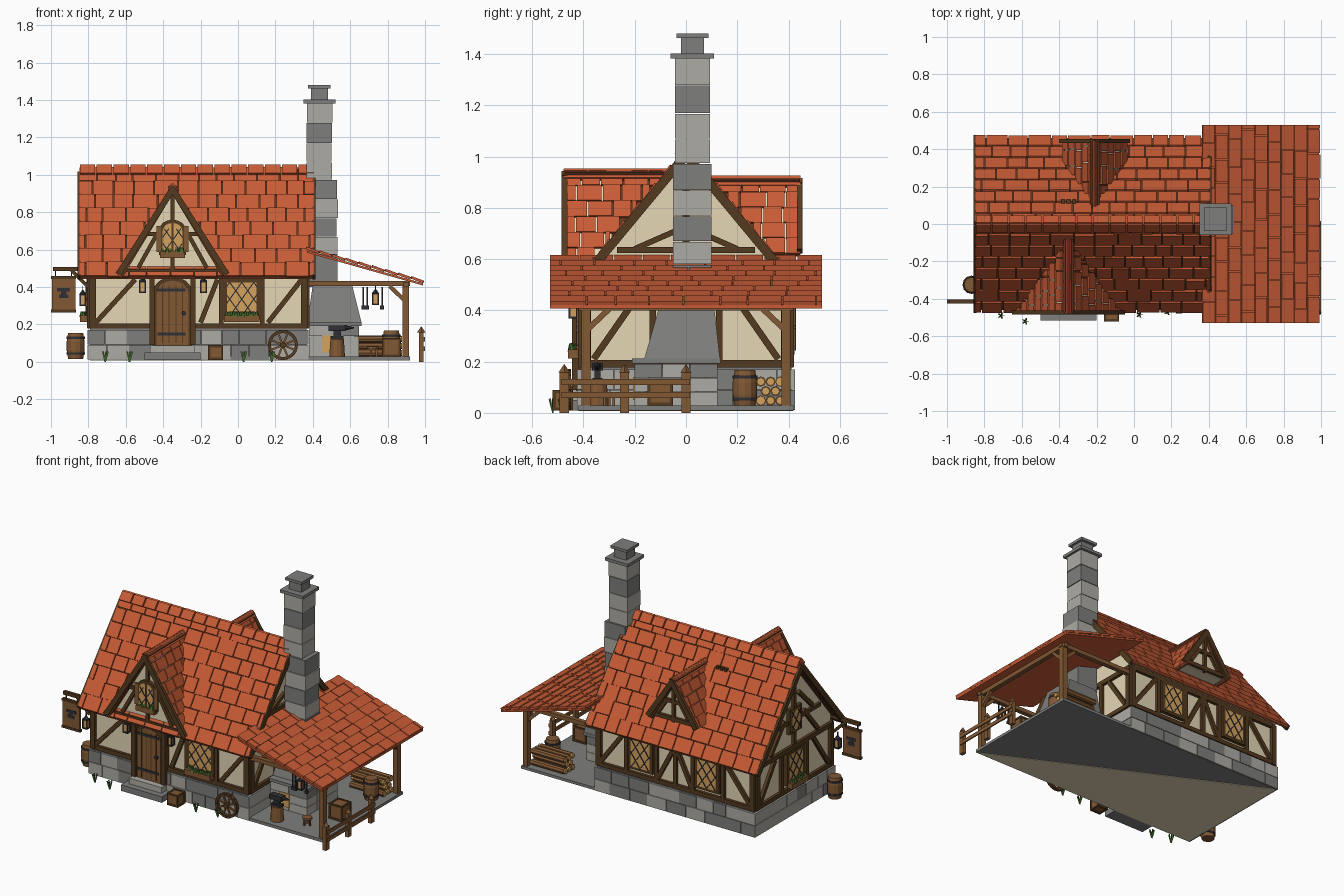
import bpy, bmesh, math, random
from mathutils import Vector as V, Matrix as M

if "Cube" in bpy.data.objects:
    bpy.data.objects.remove(bpy.data.objects["Cube"])
random.seed(4)

# Materials: one flat colour each
COL = dict(roof_tile=(.57, .105, .036), roof_underlay=(.13, .038, .014), plaster=(.78, .68, .46),
           dark_timber=(.088, .042, .014), wood=(.225, .10, .035), light_stone=(.42, .41, .37),
           grey_stone=(.21, .21, .205), iron=(.03, .03, .035), amber=(.66, .36, .11), leaf=(.07, .17, .03))
MATS = []
for n, c in COL.items():
    m = bpy.data.materials.new(n)
    m.diffuse_color = (*c, 1)
    m.use_nodes = True
    m.node_tree.nodes["Principled BSDF"].inputs["Base Color"].default_value = m.diffuse_color
    MATS.append(m)
TILE, UNDER, PLASTER, DARK, WOOD, LIGHT, GREY, IRON, AMBER, LEAF = range(10)

def finish(bm, name):
    bmesh.ops.recalc_face_normals(bm, faces=bm.faces)
    me = bpy.data.meshes.new(name)
    bm.to_mesh(me)
    bm.free()
    for m in MATS:
        me.materials.append(m)
    bpy.context.collection.objects.link(bpy.data.objects.new(name, me))

def paint(verts, mat):
    for f in {f for v in verts for f in v.link_faces}:
        f.material_index = mat

def box(bm, c, s, mat, rot=M.Identity(4)):
    r = bmesh.ops.create_cube(bm, size=1, matrix=M.Translation(c) @ rot @ M.Diagonal((*s, 1)))
    paint(r['verts'], mat)

def span(bm, x0, x1, y0, y1, z0, z1, mat):
    box(bm, ((x0+x1)/2, (y0+y1)/2, (z0+z1)/2), (x1-x0, y1-y0, z1-z0), mat)

def beam(bm, p, q, w, d, mat, n=(0, 0, 1)):
    p, q, n = V(p), V(q), V(n)
    x = (q-p).normalized()
    y = n.cross(x).normalized()
    box(bm, (p+q)/2, ((q-p).length, w, d), mat, M((x, y, x.cross(y))).transposed().to_4x4())

def cyl(bm, c, r1, r2, h, mat, axis='Z', seg=12):
    rot = {'Z': M.Identity(4), 'X': M.Rotation(math.pi/2, 4, 'Y'), 'Y': M.Rotation(math.pi/2, 4, 'X')}[axis]
    r = bmesh.ops.create_cone(bm, cap_ends=True, segments=seg, radius1=r1, radius2=r2, depth=h,
                              matrix=M.Translation(c) @ rot)
    paint(r['verts'], mat)

def prism(bm, pts, ext, mat):
    a = [bm.verts.new(V(p)) for p in pts]
    b = [bm.verts.new(V(p)+V(ext)) for p in pts]
    k = len(pts)
    fs = [bm.faces.new(a), bm.faces.new(b[::-1])]
    fs += [bm.faces.new((a[i], b[i], b[(i+1) % k], a[(i+1) % k])) for i in range(k)]
    for f in fs:
        f.material_index = mat

# Rows of tilted tiles; extent(s) gives the span along u at distance s downslope
def tiles(bm, o, u, d, length, rows, extent, wide=.105):
    o, u, d = V(o), V(u).normalized(), V(d).normalized()
    n = u.cross(d)
    if n.z < 0:
        n = -n
    h = length/rows
    tn = (n + d*.08).normalized()
    for i in range(rows):
        a, b = extent((i+.9)*h)
        p = a - (wide*.5 if i % 2 else 0)
        while p < b-.012:
            w = wide*random.uniform(.8, 1.25)
            l, r = max(p, a), min(p+w, b)
            if r-l > .015:
                mid = o + u*((l+r)/2) + d*((i+.5)*h) - n*.009
                e = u*((r-l)/2-.0028)
                beam(bm, mid-e, mid+e, h-.003+random.uniform(-.004, .003), .014, TILE, tn)
            p += w

# Main roof
ZR, K, X0, X1 = 1.042, 1.205, -.85, .41
bm = bmesh.new()
L = .48*math.hypot(1, K)
for s in (-1, 1):
    tiles(bm, (0, 0, ZR), (1, 0, 0), (0, s, -K), L, 8, lambda t: (X0, X1))
    prism(bm, [(X0, 0, ZR-.026), (X0, 0, ZR-.045), (X0, s*.46, ZR-.045-.46*K), (X0, s*.46, ZR-.026-.46*K)],
          (X1-X0, 0, 0), UNDER)
    for x in (X0, X1-.004):
        beam(bm, (x, 0, ZR-.035), (x, s*.462, ZR-.035-.462*K), .035, .018, DARK, (1, 0, 0))
    for i in range(14):
        x = X0 + .045 + i*.09
        beam(bm, (x-.041, s*.02, 1.028), (x+.041, s*.02, 1.028), .058, .016, TILE, (0, s*K, 1))
for dx in (-.03, 0, .03):
    box(bm, (-.35+dx, .12, .9), (.02, .02, .02), DARK)
finish(bm, 'main_roof')

# Plaster body with gables
bm = bmesh.new()
prism(bm, [(-.785, -.4, .17), (-.785, .4, .17), (-.785, .4, .513), (-.785, 0, .995), (-.785, -.4, .513)], (1.145, 0, 0), PLASTER)
finish(bm, 'house_walls')

# Floor slab with pale patch beneath, and coursed stone footing
bm = bmesh.new()
span(bm, -.79, .92, -.42, .42, .01, .028, GREY)
prism(bm, [(-.79, -.42, .008), (.92, -.42, .008), (-.79, .42, .008)], (0, 0, .004), PLASTER)
finish(bm, 'floor_slab')
bm = bmesh.new()
span(bm, -.79, .365, -.412, .412, .012, .178, GREY)
def stone(): return random.choice((LIGHT, GREY))
for row in range(2):
    z0, z1 = .012+row*.08, .089+row*.08
    for along, a, b in ((0, -.805, .378), (1, -.425, .425)):
        for s in (-1, 1):
            p = a
            while p < b-.01:
                q = p+random.uniform(.09, .15)
                q = b if b-q < .06 else q
                if along == 0:
                    span(bm, p+.001, q-.001, s*.415-.01, s*.415+.01, z0, z1, stone())
                else:
                    xc = -.795 if s < 0 else .368
                    span(bm, xc-.01, xc+.01, p+.001, q-.001, z0, z1, stone())
                p = q
finish(bm, 'stone_footing')

# Wall frames: (direction along, outward normal, distance)
FACE = dict(front=((1, 0, 0), (0, -1, 0), .4), back=((1, 0, 0), (0, 1, 0), .4), left=((0, 1, 0), (-1, 0, 0), .785),
            right=((0, 1, 0), (1, 0, 0), .36), dormer=((1, 0, 0), (0, -1, 0), .44), rear=((1, 0, 0), (0, 1, 0), .42))
def P(f, u, z, o=0):
    a, n, d = FACE[f]
    return V(a)*u + V(n)*(d+o) + V((0, 0, z))
def strut(bm, f, u0, z0, u1, z1, w=.03, mat=DARK, o=.006, d=.026):
    beam(bm, P(f, u0, z0, o), P(f, u1, z1, o), w, d, mat, FACE[f][1])
def outline(f, u, z, w, h, arch, o):
    pts = [(-w/2, -h/2), (w/2, -h/2)]
    if arch:
        pts += [(w/2*math.cos(t*math.pi/8), h/2-w*.4+w*.4*math.sin(t*math.pi/8)) for t in range(9)]
    else:
        pts += [(w/2, h/2), (-w/2, h/2)]
    return [P(f, u+a, z+b, o) for a, b in pts]

# Latticed window with optional flower box and shutters
def window(name, f, u, z, w, h, arch=False, flowers=False):
    bm = bmesh.new()
    n = V(FACE[f][1])
    prism(bm, outline(f, u, z, w+.04, h+.035, arch, 0), n*.024, DARK)
    prism(bm, outline(f, u, z, w, h, arch, .01), n*.017, AMBER)
    hh = h*.8 if arch else h
    zc, k = z-(h-hh)/2, 1.4
    for s in (-1, 1):
        for c in (-.18, -.09, 0, .09, .18):
            a, b = max(-w/2, (-hh/2-c)/k), min(w/2, (hh/2-c)/k)
            if b-a > .01:
                strut(bm, f, u+s*a, zc+k*a+c, u+s*b, zc+k*b+c, .006, IRON, .028, .004)
    if arch:
        strut(bm, f, u, z-h/2, u, z+h/2, .01, DARK, .028, .008)
        for s in (-1, 1):
            strut(bm, f, u+s*(w/2+.02), z-h/2, u+s*(w/2+.02), z+h*.4, .024, WOOD, .02, .012)
    if flowers:
        zb, o = z-h/2-.015, (.02 if arch else .04)
        strut(bm, f, u-w/2-.015, zb, u+w/2+.015, zb, .035, WOOD, o, .04)
        for i in range(14):
            cyl(bm, P(f, u-w/2+w*i/13, zb+.025, o+random.uniform(-.01, .014)), .012, .004, .03, LEAF, 'Z', 5)
    finish(bm, name)
window('front_window', 'front', .02, .335, .16, .18, flowers=True)
window('back_window_a', 'back', -.45, .335, .14, .18)
window('back_window_b', 'back', .04, .335, .14, .18)
window('left_window', 'left', 0, .335, .14, .18, flowers=True)
window('left_attic_window', 'left', 0, .64, .09, .13)
window('dormer_window', 'dormer', -.35, .665, .105, .155, True, True)

# Timber frame
bm = bmesh.new()
for f, a, b in (('front', -.79, .365), ('back', -.79, .365), ('left', -.4, .4), ('right', -.4, .4)):
    strut(bm, f, a, .192, b, .192, .028)
    strut(bm, f, a, .457, b, .457, .03)
    for u in (a+.012, b-.012):
        strut(bm, f, u, .18, u, .46, .035, DARK, .006, .03)
for u in (-.09, .13):
    strut(bm, 'front', u, .2, u, .45, .024)
for c in ((-.76, .21, -.55, .44), (.16, .21, .34, .44), (-.2, .21, -.11, .44)):
    strut(bm, 'front', *c, .026)
for u in (-.56, -.34, -.21, -.07, .15):
    strut(bm, 'back', u, .2, u, .45, .026)
for c in ((-.76, .21, -.58, .44), (.34, .21, .17, .44), (-.33, .21, -.22, .44), (-.08, .21, -.2, .44)):
    strut(bm, 'back', *c, .026)
for f in ('left', 'right'):
    for s in (-1, 1):
        strut(bm, f, s*.13, .2, s*.13, .45, .026)
        strut(bm, f, s*.36, .21, s*.2, .44, .026)
        if f == 'left':
            strut(bm, f, s*.25, .48, s*.1, .66, .026)
            strut(bm, f, s*.19, .66, s*.05, .8, .026)
        else:
            strut(bm, f, s*.2, .64, s*.04, .71, .022)
    strut(bm, f, -.27, .635, .27, .635, .024)
strut(bm, 'left', 0, .46, 0, .94, .026)
strut(bm, 'right', 0, .63, 0, .94, .026)
finish(bm, 'timber_frame')

# Gabled dormers
def dormer(name, f, cx, za, hw, k, yf, s):
    bm = bmesh.new()
    zb = za-hw*k
    yr = lambda z: max(.02, (ZR-z)/K-.03)
    sl = hw*math.hypot(1, k)
    for e in (-1, 1):
        ext = lambda t: tuple(sorted((s*yf, s*yr(za-t*k*hw/sl))))
        tiles(bm, (cx, 0, za), (0, 1, 0), (e, 0, -k), sl, max(4, round(sl/.075)), ext, .085)
        n = V((e*k, 0, 1)).normalized()
        pts = [V((cx, s*(yf-.006), za)), V((cx+e*hw, s*(yf-.006), zb)), V((cx+e*hw, s*yr(zb), zb)), V((cx, s*yr(za), za))]
        prism(bm, [p-n*.018 for p in pts], -n*.012, UNDER)
        beam(bm, (cx+e*.01, s*(yf-.004), za-.02), (cx+e*.01, s*yr(za), za-.02), .042, .012, TILE, n)
        o = yf-.006-FACE[f][2]
        strut(bm, f, cx-e*.008, za-.017, cx+e*hw*.98, zb+.005, .032, DARK, o, .022)
        strut(bm, f, cx+e*hw*.62, zb+.04, cx+e*hw*.28, zb+hw*k*.45, .022)
    hi, d = hw-.02, FACE[f][2]
    prism(bm, [(cx-hi, s*d, zb), (cx+hi, s*d, zb), (cx, s*d, zb+hi*k)], (0, -s*.15, 0), PLASTER)
    strut(bm, f, cx-hi+.02, zb+.02, cx+hi-.02, zb+.02, .026)
    strut(bm, f, cx-hw*.5, zb+hw*k*.45, cx+hw*.5, zb+hw*k*.45, .022)
    strut(bm, f, cx, zb, cx, za-.06, .022)
    finish(bm, name)
dormer('front_dormer', 'dormer', -.35, .953, .295, 1.66, .48, -1)
dormer('rear_dormer', 'rear', -.21, .925, .18, 1.66, .45, 1)

# Arched door, frame, straps and steps
bm = bmesh.new()
for u in (-.46, -.24):
    strut(bm, 'front', u, .09, u, .455, .028, DARK, .02, .05)
prism(bm, outline('front', -.35, .27, .21, .37, True, 0), (0, -.03, 0), DARK)
prism(bm, outline('front', -.35, .262, .17, .344, True, .01), (0, -.028, 0), WOOD)
for i in (-1.5, -.5, .5, 1.5):
    strut(bm, 'front', -.35+i*.036, .1, -.35+i*.036, .41, .005, DARK, .038, .004)
for z in (.15, .385):
    strut(bm, 'front', -.43, z, -.28, z, .016, IRON, .04, .006)
cyl(bm, P('front', -.29, .26, .045), .012, .012, .012, IRON, 'Y', 8)
finish(bm, 'door')
bm = bmesh.new()
span(bm, -.5, -.2, -.515, -.41, .01, .05, GREY)
span(bm, -.47, -.23, -.475, -.41, .05, .088, LIGHT)
finish(bm, 'door_steps')

# Chimney, forge and hood
bm = bmesh.new()
zs = [.4, .58, .67, .77, .87, .975, 1.07, 1.17, 1.28, 1.385]
for i in range(9):
    r = .068 if i > 4 else .075
    j = random.uniform(-.004, .004)
    cx = .434 if i > 4 else .455
    span(bm, cx-r+j, cx+r+j, .025-r, .025+r, zs[i], zs[i+1]-.003, GREY if i in (0, 2, 4, 7) else LIGHT)
span(bm, .35, .52, -.06, .11, 1.382, 1.402, GREY)
span(bm, .39, .48, -.02, .07, 1.402, 1.462, GREY)
span(bm, .373, .495, -.037, .087, 1.462, 1.48, GREY)
finish(bm, 'chimney')
bm = bmesh.new()
for r in range(3):
    for i in range(2):
        for j in range(3):
            span(bm, .38+i*.135, .513+i*.135, -.2+j*.108, -.094+j*.108, .028+r*.055, .081+r*.055, random.choice((LIGHT, LIGHT, GREY)))
span(bm, .37, .66, -.21, .135, .192, .212, GREY)
span(bm, .45, .52, -.207, -.2, .05, .14, AMBER)
finish(bm, 'forge_base')
bm = bmesh.new()
r = bmesh.ops.create_cube(bm, size=1, matrix=M.Translation((.515, -.015, .312)) @ M.Diagonal((.29, .295, .2, 1)))
for v in r['verts']:
    if v.co.z > .312:
        v.co.x, v.co.y = (.4 if v.co.x < .515 else .61), (-.105 if v.co.y < -.015 else .11)
paint(r['verts'], GREY)
finish(bm, 'forge_hood')

# Lean-to roof and posts
bm = bmesh.new()
D = V((.632, 0, -.178))
tiles(bm, (.365, 0, .616), (0, 1, 0), D, D.length, 9, lambda t: (-.533, .533), .13)
prism(bm, [(.37, -.53, .595), (.99, -.53, .42), (.99, -.53, .408), (.37, -.53, .583)], (0, 1.06, 0), TILE)
finish(bm, 'lean_to_roof')
bm = bmesh.new()
for s in (-1, 1):
    span(bm, .88, .915, s*.39-.018, s*.39+.018, .02, .42, WOOD)
    span(bm, .36, .92, s*.39-.015, s*.39+.015, .405, .432, WOOD)
    beam(bm, (.9, s*.39, .32), (.81, s*.39, .405), .022, .022, WOOD, (0, 1, 0))
    beam(bm, (.9, s*.39, .32), (.9, s*.3, .405), .022, .022, WOOD, (1, 0, 0))
span(bm, .883, .913, -.42, .42, .4, .428, WOOD)
finish(bm, 'lean_to_frame')

# Fence
bm = bmesh.new()
for y in (-.475, -.24, 0):
    span(bm, .968, .992, y-.018, y+.018, 0, .158, WOOD)
    cyl(bm, (.98, y, .173), .022, .002, .03, WOOD, 'Z', 4)
for z in (.07, .12):
    span(bm, .992, 1, -.485, .015, z-.012, z+.012, WOOD)
finish(bm, 'fence')

# Barrels
for name, x, y, z in (('yard_barrel', -.868, -.325, .014), ('lean_to_barrel', .82, .23, .025)):
    bm = bmesh.new()
    for i, (a, b) in enumerate(((.04, .048), (.048, .048), (.048, .04))):
        cyl(bm, (x, y, z+.024+i*.047), a, b, .047, WOOD)
    for h in (.03, .115):
        cyl(bm, (x, y, z+h), .049, .049, .012, IRON)
    finish(bm, name)

# Crates with edge battens
for name, x, y, z, c in (('yard_crate', -.12, -.48, .01, .08), ('lean_to_crate', .82, -.1, .028, .1)):
    bm = bmesh.new()
    box(bm, (x, y, z+c/2), (c*.92,)*3, WOOD)
    for a in (-1, 1):
        for b in (-1, 1):
            e, t = c/2-.006, .012
            box(bm, (x+a*e, y+b*e, z+c/2), (t, t, c), DARK)
            box(bm, (x, y+a*e, z+c/2+b*e), (c, t, t), DARK)
            box(bm, (x+a*e, y, z+c/2+b*e), (t, c, t), DARK)
    finish(bm, name)

# Spoked cart wheel leaning on the footing
bm = bmesh.new()
c = V((.24, -.46, .09))
for i in range(16):
    p, q = [c+V((math.cos(t*math.pi/8)*.073, 0, math.sin(t*math.pi/8)*.073)) for t in (i, i+1)]
    beam(bm, p, q, .016, .022, DARK, (0, 1, 0))
    if i % 2:
        beam(bm, c, p, .01, .01, WOOD, (0, 1, 0))
cyl(bm, c, .016, .016, .035, DARK, 'Y')
finish(bm, 'cart_wheel')

# Log pile with pale cut ends
bm = bmesh.new()
for row, k in enumerate((3, 2, 3)):
    for i in range(k):
        p = (.75, .33+(i-(k-1)/2)*.038, .048+row*.037)
        cyl(bm, p, .02, .02, .23+random.uniform(-.02, .02), WOOD, 'X', 8)
        cyl(bm, p, .016, .016, .253, AMBER, 'X', 8)
finish(bm, 'log_pile')

# Anvil on a stump, stool beside it
bm = bmesh.new()
cyl(bm, (.53, -.345, .075), .042, .036, .095, WOOD)
span(bm, .495, .565, -.365, -.325, .122, .137, IRON)
span(bm, .51, .55, -.357, -.333, .137, .165, IRON)
span(bm, .485, .575, -.367, -.323, .165, .195, IRON)
cyl(bm, (.595, -.345, .182), .016, .003, .05, IRON, 'X', 8)
finish(bm, 'anvil')
bm = bmesh.new()
cyl(bm, (.72, -.3, .075), .03, .03, .012, WOOD)
for a in range(3):
    box(bm, (.72+.02*math.cos(a*2.1), -.3+.02*math.sin(a*2.1), .048), (.01, .01, .045), WOOD)
finish(bm, 'stool')

# Hanging tools
bm = bmesh.new()
for x in (.67, .69, .77):
    span(bm, x-.004, x+.004, -.385, -.377, .29, .4, IRON)
    span(bm, x-.01, x+.01, -.388, -.374, .28, .3, IRON)
finish(bm, 'hanging_tools')

# Lanterns
for i, p in enumerate(((-.51, -.44, .4), (-.185, -.44, .4), (-.83, -.41, .33), (.735, -.39, .335))):
    bm = bmesh.new()
    box(bm, p, (.026, .026, .05), AMBER)
    for a in (-1, 1):
        box(bm, V(p)+V((0, 0, a*.028)), (.036, .036, .008), IRON)
        for b in (-1, 1):
            box(bm, V(p)+V((a*.014, b*.014, 0)), (.008, .008, .055), IRON)
    cyl(bm, V(p)+V((0, 0, .042)), .02, .004, .022, IRON, 'Z', 4)
    box(bm, V(p)+V((0, 0, .06)), (.005, .005, .03), IRON)
    finish(bm, 'lantern_%d' % (i+1))

# Hanging sign with anvil emblem
bm = bmesh.new()
span(bm, -.99, -.78, -.424, -.404, .485, .508, DARK)
beam(bm, (-.8, -.414, .4), (-.89, -.414, .49), .018, .018, DARK, (0, 1, 0))
span(bm, -.995, -.87, -.422, -.406, .265, .455, WOOD)
for z in (.272, .45):
    span(bm, -1, -.865, -.425, -.403, z-.008, z+.008, DARK)
for x in (-.975, -.89):
    span(bm, x-.003, x+.003, -.417, -.411, .45, .49, IRON)
for w, z in ((.07, .385), (.03, .367), (.05, .35)):
    box(bm, (-.932, -.414, z), (w, .022, .018), IRON)
finish(bm, 'shop_sign')

# Grass tufts
bm = bmesh.new()
for x, y in ((-.71, -.49), (-.58, -.52), (.03, -.485), (.18, -.47)):
    for i in range(5):
        t = i*1.26
        beam(bm, (x, y, 0), (x+.015*math.cos(t), y+.015*math.sin(t), .055), .008, .004, LEAF, (0, 1, .1))
finish(bm, 'grass_tufts')
